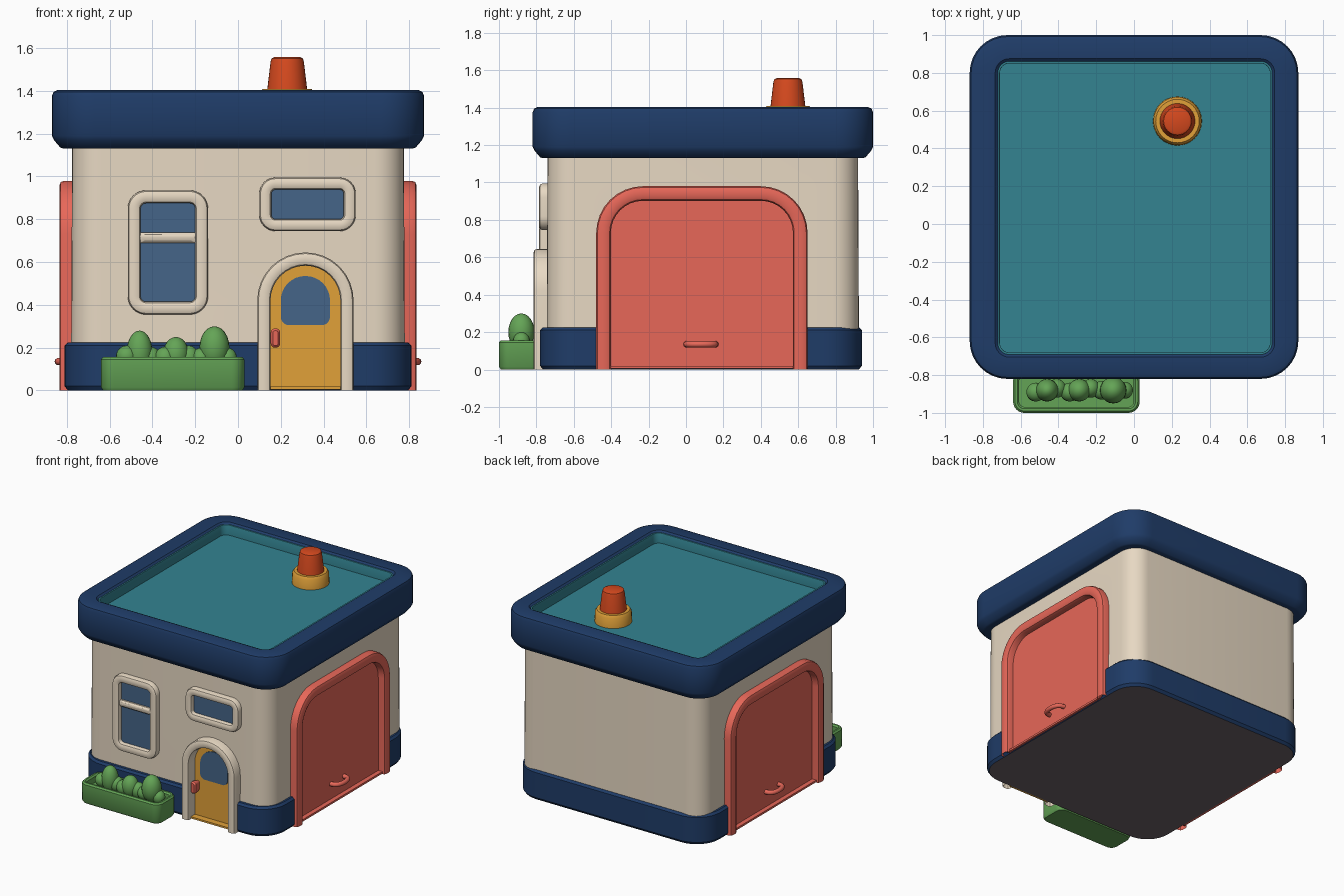
import bpy, bmesh, math

if "Cube" in bpy.data.objects:
    bpy.data.objects.remove(bpy.data.objects["Cube"])


def material(name, *rgb):
    m = bpy.data.materials.new(name)
    lin = [((c / 255 + 0.055) / 1.055) ** 2.4 for c in rgb]
    m.diffuse_color = (*lin, 1)
    m.use_nodes = True
    m.node_tree.nodes["Principled BSDF"].inputs["Base Color"].default_value = m.diffuse_color
    return m


NAVY = material("navy", 31, 60, 104)
CREAM = material("cream", 234, 219, 197)
TEAL = material("teal", 51, 131, 145)
CORAL = material("coral", 237, 106, 91)
GREEN = material("green", 100, 164, 86)
GLASS = material("glass blue", 69, 101, 136)
ORANGE = material("orange red", 214, 73, 30)
AMBER = material("amber", 225, 161, 57)
DARK = material("dark grey", 110, 99, 105)


# Placement of an outline (a, b) at height h: lying flat, on the front wall, on a side wall
def flat(a, b, h): return (a, b, h)
def front(a, b, h): return (a, -h, b)
def right(a, b, h): return (h, a, b)
def left(a, b, h): return (-h, a, b)


def outline(shape, n=8):
    """Rounded rectangle; shape = a0, a1, b0, b1, bottom radius, top radius"""
    a0, a1, b0, b1, rb, rt = shape
    corners = [(a1 - rb, b0 + rb, rb, -90), (a1 - rt, b1 - rt, rt, 0),
               (a0 + rt, b1 - rt, rt, 90), (a0 + rb, b0 + rb, rb, 180)]
    pts = []
    for ca, cb, r, start in corners:
        for i in range(n + 1):
            t = math.radians(start + 90 * i / n)
            pts.append((ca + r * math.cos(t), cb + r * math.sin(t)))
    return pts


def inset(shape, d):
    """Shrink a shape; a shape standing on the ground keeps its foot there"""
    a0, a1, b0, b1, rb, rt = shape
    return (a0 + d, a1 - d, b0 if b0 == 0 else b0 + d, b1 - d,
            max(rb - d, 0.02) if rb else 0, max(rt - d, 0.02) if rt else 0)


def lift(shape, foot):
    return shape[:2] + (foot,) + shape[3:]


def finish(ob, angle=35):
    bpy.ops.object.select_all(action='DESELECT')
    ob.select_set(True)
    bpy.context.view_layer.objects.active = ob
    bpy.ops.object.shade_smooth_by_angle(angle=math.radians(angle))
    return ob


def loft(name, rings, place, mats, caps=(0, 0), closed=False):
    bm = bmesh.new()
    loops = [[bm.verts.new(place(a, b, h)) for a, b in outline(s)] for s, h in rings]
    pairs = list(zip(loops, loops[1:])) + ([(loops[-1], loops[0])] if closed else [])
    for p, q in pairs:
        for i in range(len(p)):
            j = (i + 1) % len(p)
            quad = (p[i], p[j], q[j], q[i])
            if closed and all(abs(v.co.z) < 1e-6 for v in quad):
                continue        # keep arches open at the ground
            bm.faces.new(quad)
    if not closed:
        for loop, k in ((loops[0], caps[0]), (loops[-1], caps[1])):
            bm.faces.new(loop).material_index = k
    bmesh.ops.remove_doubles(bm, verts=bm.verts, dist=1e-5)
    bmesh.ops.recalc_face_normals(bm, faces=bm.faces)
    me = bpy.data.meshes.new(name)
    bm.to_mesh(me)
    bm.free()
    for m in mats:
        me.materials.append(m)
    ob = bpy.data.objects.new(name, me)
    bpy.context.collection.objects.link(ob)
    return finish(ob)


def frame(name, s, w, h0, h1, place, mat, b=0.018):
    rings = [(s, h0), (s, h1 - b), (inset(s, b * 0.3), h1 - b * 0.3), (inset(s, b), h1),
             (inset(s, w - b), h1), (inset(s, w - b * 0.3), h1 - b * 0.3),
             (inset(s, w), h1 - b), (inset(s, w), h0)]
    return loft(name, rings, place, [mat], closed=True)


def plate(name, s, h0, h1, place, mat):
    return loft(name, [(s, h0), (s, h1)], place, [mat])


def cut(ob, cutter):
    mod = ob.modifiers.new("cut", 'BOOLEAN')
    mod.operation, mod.solver, mod.object = 'DIFFERENCE', 'EXACT', cutter
    bpy.context.view_layer.objects.active = ob
    bpy.ops.object.modifier_apply(modifier=mod.name)


# Walls, base and roof (recess of the roof is teal)
WALL = (-0.78, 0.78, -0.745, 0.925, 0.14, 0.14)
BASE = (-0.81, 0.81, -0.78, 0.94, 0.2, 0.2)
ROOF = (-0.87, 0.87, -0.82, 1.0, 0.2, 0.2)
POOL = (-0.72, 0.73, -0.69, 0.86, 0.06, 0.06)
walls = loft("walls", [(WALL, 0.1), (inset(WALL, 0.005), 1.16)], flat, [CREAM])
base = loft("base", [(inset(BASE, 0.015), 0), (BASE, 0.02), (BASE, 0.21), (inset(BASE, 0.015), 0.225)],
            flat, [NAVY, DARK], caps=(1, 0))
loft("roof", [(inset(ROOF, 0.055), 1.13), (inset(ROOF, 0.04), 1.135), (inset(ROOF, 0.01), 1.17),
              (ROOF, 1.19), (ROOF, 1.375), (inset(ROOF, 0.008), 1.395), (inset(ROOF, 0.025), 1.403),
              (inset(POOL, -0.015), 1.403), (POOL, 1.39)], flat, [NAVY])
loft("roof_floor", [(inset(POOL, -0.001), 1.30), (inset(POOL, -0.001), 1.315)], flat, [TEAL])
frame("roof_recess_wall", inset(POOL, -0.002), 0.012, 1.30, 1.392, flat, TEAL, 0.003)

# The roof shell is open inside the recess
roof = bpy.data.objects["roof"]
bm = bmesh.new()
bm.from_mesh(roof.data)
lid = [f for f in bm.faces if len(f.verts) > 4 and f.calc_center_median().z > 1.3]
bmesh.ops.delete(bm, geom=lid, context='FACES')
bm.to_mesh(roof.data)
bm.free()

# Recesses for the doors, cut through walls and base
DOOR = (0.09, 0.54, 0, 0.645, 0, 0.224)
GARAGE = (-0.48, 0.65, 0, 0.98, 0, 0.25)
cutters = [plate("door_cutter", lift(inset(DOOR, 0.03), 0.012), 0.72, 0.95, front, NAVY)]
for place in (right, left):
    cutters.append(plate("garage_cutter", lift(inset(GARAGE, 0.04), 0.012), 0.765, 0.95, place, NAVY))
for c in cutters:
    c.hide_render = True
    cut(walls, c)
    cut(base, c)
    bpy.data.objects.remove(c)
finish(walls)
finish(base)

# Front door
frame("door_frame", DOOR, 0.062, 0.715, 0.815, front, CREAM)
plate("front_door", lift(inset(DOOR, 0.05), 0.005), 0.715, 0.735, front, AMBER)
plate("door_sill", (0.14, 0.49, 0.005, 0.018, 0, 0), 0.72, 0.785, front, AMBER)
plate("door_window", (0.20, 0.43, 0.305, 0.535, 0.04, 0.114), 0.734, 0.741, front, GLASS)
loft("door_handle", [((0.16, 0.19, 0.21, 0.28, 0.014, 0.014), 0.73),
                     ((0.153, 0.197, 0.2, 0.29, 0.02, 0.02), 0.765),
                     ((0.153, 0.197, 0.2, 0.29, 0.02, 0.02), 0.785),
                     ((0.163, 0.187, 0.21, 0.28, 0.011, 0.011), 0.797)], front, [CORAL])

# Front windows
for name, s, w in (("tall_window", (-0.515, -0.14, 0.355, 0.935, 0.085, 0.085), 0.06),
                   ("small_window", (0.10, 0.55, 0.745, 0.995, 0.075, 0.075), 0.056)):
    frame(name + "_frame", s, w, 0.735, 0.785, front, CREAM)
    plate(name + "_glass", inset(s, w - 0.01), 0.744, 0.752, front, GLASS)
bar = (-0.465, -0.19, 0.69, 0.738, 0.01, 0.01)
loft("window_bar", [(bar, 0.74), (bar, 0.765), (inset(bar, 0.01), 0.775)], front, [CREAM])

# Garage doors with sills and handles on both sides
for side, place, sx in (("right", right, 1), ("left", left, -1)):
    frame(side + "_garage_frame", GARAGE, 0.078, 0.755, 0.835, place, CORAL, 0.022)
    plate(side + "_garage_door", lift(inset(GARAGE, 0.06), 0.005), 0.755, 0.78, place, CORAL)
    plate(side + "_garage_sill", (-0.42, 0.59, 0.005, 0.02, 0, 0), 0.765, 0.815, place, CORAL)
    cu = bpy.data.curves.new(side + "_garage_handle", 'CURVE')
    cu.dimensions, cu.bevel_depth, cu.bevel_resolution, cu.use_fill_caps = '3D', 0.017, 3, True
    sp = cu.splines.new('POLY')
    sp.points.add(10)
    for i, p in enumerate(sp.points):
        t = math.pi * i / 10
        p.co = (sx * (0.775 + 0.065 * max(math.sin(t), 0) ** 0.6), 0.08 - 0.078 * math.cos(t), 0.135, 1)
    cu.materials.append(CORAL)
    ob = bpy.data.objects.new(cu.name, cu)
    bpy.context.collection.objects.link(ob)
    bpy.ops.object.select_all(action='DESELECT')
    ob.select_set(True)
    bpy.context.view_layer.objects.active = ob
    bpy.ops.object.convert(target='MESH')
    finish(bpy.context.object, 50)


# Beacon on the roof
def disc(r): return (0.23 - r, 0.23 + r, 0.545 - r, 0.545 + r, r, r)


loft("beacon_base", [(disc(0.13), 1.30), (disc(0.127), 1.39), (disc(0.115), 1.408)], flat, [AMBER])
loft("beacon_lamp", [(disc(0.094), 1.40), (disc(0.078), 1.535), (disc(0.073), 1.552), (disc(0.06), 1.558)],
     flat, [ORANGE])

# Planter trough and bushes
BOX = (-0.64, 0.03, -1.0, -0.77, 0.06, 0.06)
loft("planter", [(inset(BOX, 0.01), 0), (BOX, 0.015), (BOX, 0.145), (inset(BOX, 0.01), 0.156),
                 (inset(BOX, 0.022), 0.156), (inset(BOX, 0.032), 0.145), (inset(BOX, 0.032), 0.10)], flat, [GREEN])
bushes = [(-0.46, -0.88, 0.18, 0.06, 0.10), (-0.52, -0.89, 0.16, 0.05, 0.05), (-0.41, -0.87, 0.15, 0.05, 0.055),
          (-0.29, -0.88, 0.17, 0.06, 0.08), (-0.34, -0.89, 0.15, 0.05, 0.055), (-0.23, -0.87, 0.15, 0.05, 0.06),
          (-0.11, -0.88, 0.20, 0.07, 0.10), (-0.17, -0.88, 0.15, 0.05, 0.05), (-0.05, -0.88, 0.15, 0.045, 0.05)]
for i, (x, y, z, r, h) in enumerate(bushes):
    bpy.ops.mesh.primitive_uv_sphere_add(segments=20, ring_count=12, radius=1, location=(x, y, z))
    ob = bpy.context.object
    ob.name = f"bush_{i + 1}"
    ob.scale = (r, r, h)
    ob.data.materials.append(GREEN)
    finish(ob, 60)
